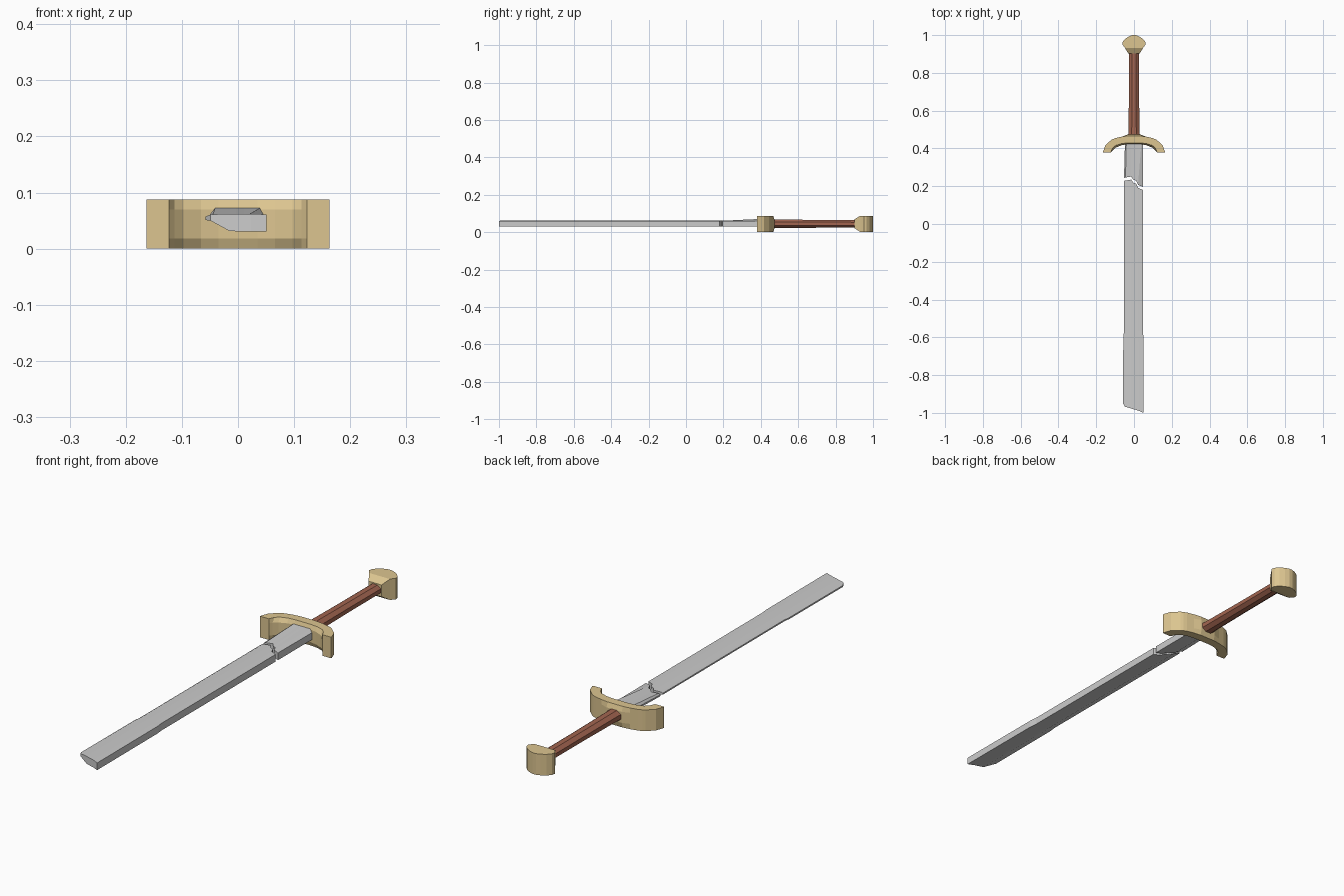
import bpy, bmesh, math

if "Cube" in bpy.data.objects:
    bpy.data.objects.remove(bpy.data.objects["Cube"])


def material(name, rgb):
    m = bpy.data.materials.new(name)
    m.diffuse_color = (*rgb, 1)
    m.use_nodes = True
    m.node_tree.nodes["Principled BSDF"].inputs["Base Color"].default_value = m.diffuse_color
    return m


gold = material("gold", (0.72, 0.56, 0.28))
leather = material("leather", (0.36, 0.13, 0.08))


def loft(name, rings, mat=None):
    """Skin equal-length rings and close both ends with strips of quads."""
    bm = bmesh.new()
    vs = [[bm.verts.new(p) for p in r] for r in rings]
    n = len(rings[0])
    for a, b in zip(vs, vs[1:]):
        for i in range(n):
            j = (i + 1) % n
            bm.faces.new((a[i], a[j], b[j], b[i]))
    for r in (vs[0], vs[-1]):
        for i in range(n // 2 - 1):
            bm.faces.new((r[i], r[i + 1], r[n - 2 - i], r[n - 1 - i]))
    bmesh.ops.remove_doubles(bm, verts=bm.verts, dist=1e-5)
    bmesh.ops.recalc_face_normals(bm, faces=bm.faces)
    me = bpy.data.meshes.new(name)
    bm.to_mesh(me)
    bm.free()
    ob = bpy.data.objects.new(name, me)
    bpy.context.collection.objects.link(ob)
    if mat:
        me.materials.append(mat)
    return ob


# Single-edged blade section: x, top z, bottom z, tip y, crack y
section = [(-.053, .057, .051, -.95, .228), (-.045, .061, .050, -.967, .230),
           (-.015, .062, .032, -.976, .235), (-.004, .062, .031, -.98, .219),
           (.012, .062, .031, -.985, .213), (.021, .062, .031, -.988, .192),
           (.047, .061, .031, -1.0, .180)]


def blade_ring(ys, widen=1.0, tops=None):
    top = [(s[0] * widen, y, t) for s, y, t in zip(section, ys, tops or [s[1] for s in section])]
    bottom = [(s[0] * widen, y, s[2]) for s, y in zip(section, ys)]
    return top + bottom[::-1]


# Long broken-off blade
crack = [s[4] for s in section]
loft("blade", [blade_ring([s[3] for s in section], 1.09), blade_ring([-.6] * 7, 1.07),
               blade_ring([-.57] * 7), blade_ring(crack)])

# Blade stub left in the guard, thickening toward the guard
root = blade_ring([.435] * 7, 0.9, [.060, .073, .073, .073, .073, .073, .062])
root[6] = (.047, .435, .060)
root[7] = (.047, .435, .031)
root[5] = (.040, .435, .073)
root[8] = (.040, .435, .031)
loft("blade_stub", [blade_ring([y + .016 for y in crack]), root])

# Curved guard: x, back y, back swell y, front y, front swell y
half = [(-.163, .385, .385, .379, .379), (-.152, .416, .416, .379, .379),
        (-.123, .443, .443, .379, .379), (-.113, .449, .449, .402, .390),
        (-.097, .455, .455, .416, .404), (-.066, .462, .462, .426, .417),
        (-.035, .466, .473, .429, .422)]
stations = half + [(-s[0], *s[1:]) for s in reversed(half)]
loft("guard", [[(x, b, .088), (x, bs, .068), (x, bs, .022), (x, b, 0),
                (x, f, 0), (x, fs, .018), (x, fs, .070), (x, f, .088)]
               for x, b, bs, f, fs in stations], gold)


def octagon(y, rx, rz, cz=.045):
    k = 1 / math.cos(math.pi / 8)
    return [(rx * k * math.cos(a), y, cz + rz * k * math.sin(a))
            for a in (math.pi / 8 + i * math.pi / 4 for i in range(8))]


# Eight-sided grip
loft("grip", [octagon(.465, .032, .023), octagon(.485, .029, .023),
              octagon(.70, .027, .021), octagon(.92, .027, .020)], leather)


# Pommel: flared collar leading into a rounded cap
def box_ring(y, w, z0, z1):
    return [(-w, y, z1), (w, y, z1), (w, y, z0), (-w, y, z0)]


loft("pommel", [box_ring(.902, .030, .021, .070), box_ring(.932, .048, .001, .088),
                box_ring(.952, .062, 0, .088), box_ring(.966, .059, 0, .088),
                box_ring(.982, .045, 0, .088), box_ring(.994, .025, 0, .088),
                box_ring(1.0, .008, 0, .088)], gold)
